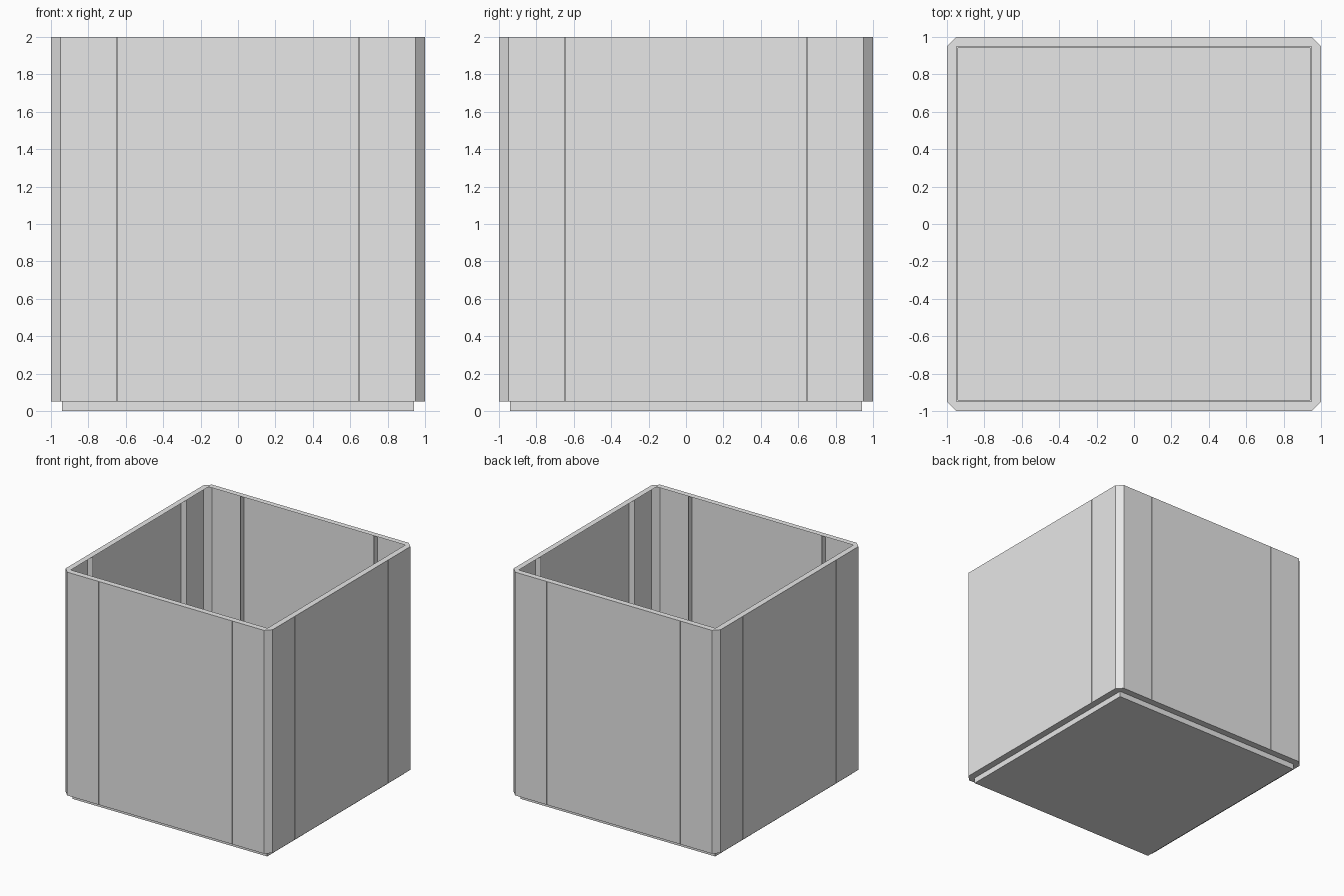
import bpy
import bmesh
from mathutils import Matrix, Vector

cube = bpy.data.objects.get("Cube")
if cube:
    bpy.data.objects.remove(cube, do_unlink=True)

HALF, CHAMFER, TOP, LEDGE = 1.0, 0.05, 2.0, 0.05
SLIT, SLIT_WIDTH, SLIT_DEPTH = 0.645, 0.004, 0.05
RIM_INNER, FOOT = 0.95, 0.94

grey = bpy.data.materials.new("light_grey")
grey.use_nodes = True
colour = (0.8, 0.8, 0.8, 1)
grey.diffuse_color = colour
grey.node_tree.nodes["Principled BSDF"].inputs["Base Color"].default_value = colour


def around(side):
    """Repeat the front side's outline points on all four sides."""
    return [Matrix.Rotation(i * 1.5707963, 2) @ Vector(p) for i in range(4) for p in side]


def add_part(name, faces):
    """Make an object from faces given as lists of 3D points."""
    bm = bmesh.new()
    for face in faces:
        bm.faces.new([bm.verts.new(p) for p in face])
    bmesh.ops.remove_doubles(bm, verts=bm.verts, dist=1e-5)
    mesh = bpy.data.meshes.new(name)
    bm.to_mesh(mesh)
    bm.free()
    mesh.materials.append(grey)
    obj = bpy.data.objects.new(name, mesh)
    bpy.context.collection.objects.link(obj)


def band(outline, low, high):
    """Vertical faces that follow a closed outline."""
    pairs = zip(outline, outline[1:] + outline[:1])
    return [[(*a, low), (*b, low), (*b, high), (*a, high)] for a, b in pairs]


def ring(inner, z, up):
    """Flat ring from the chamfered outline to an inner square."""
    corner = HALF - CHAMFER
    outer = around([(-corner, -HALF), (corner, -HALF)])
    square = around([(-inner, -inner)])
    faces = []
    for i in range(4):
        a, b, c = outer[2 * i], outer[2 * i + 1], outer[(2 * i + 2) % 8]
        p, q = square[i], square[(i + 1) % 4]
        faces += [[a, b, q, p], [b, c, q]]
    return [[(*v, z) for v in (f if up else f[::-1])] for f in faces]


# Thin walls with a narrow folded slit near each end of every side
side = [(-HALF + CHAMFER, -HALF)]
for x in (-SLIT, SLIT):
    l, r = x - SLIT_WIDTH / 2, x + SLIT_WIDTH / 2
    side += [(l, -HALF), (l, SLIT_DEPTH - HALF), (r, SLIT_DEPTH - HALF), (r, -HALF)]
side.append((HALF - CHAMFER, -HALF))
add_part("walls", band(around(side), LEDGE, TOP))

# Flat rim and underside ledge
add_part("rim", ring(RIM_INNER, TOP, True))
add_part("ledge", ring(FOOT, LEDGE, False))

# Shallow square foot below the ledge
foot = around([(-FOOT, -FOOT)])
add_part("foot", band(foot, 0, LEDGE) + [[(*p, 0) for p in reversed(foot)]])
